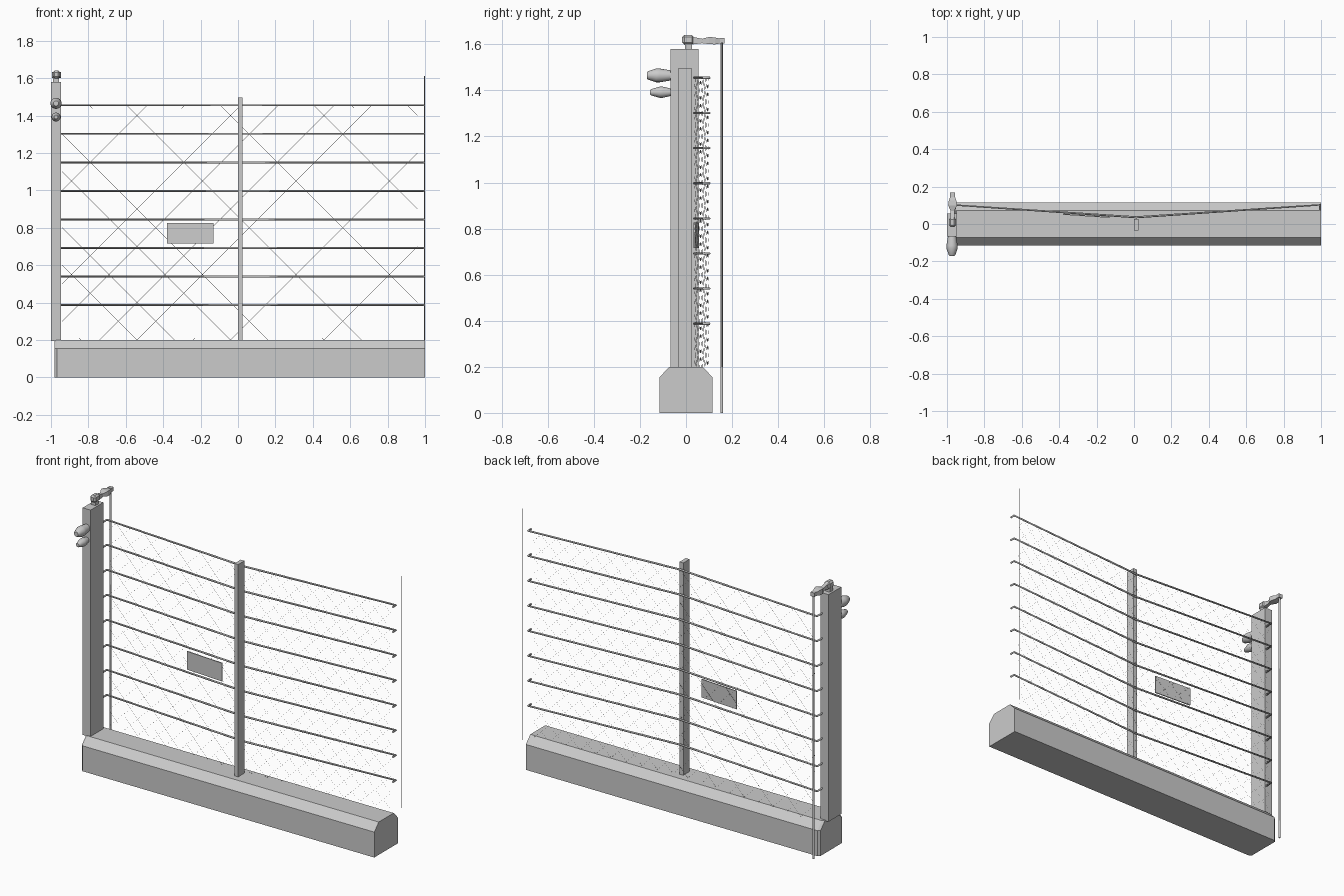
import bpy, bmesh, math
from mathutils import Matrix, Vector

if "Cube" in bpy.data.objects:
    bpy.data.objects.remove(bpy.data.objects["Cube"])


def finish(name, bm):
    bmesh.ops.recalc_face_normals(bm, faces=bm.faces)
    me = bpy.data.meshes.new(name)
    bm.to_mesh(me)
    bm.free()
    ob = bpy.data.objects.new(name, me)
    bpy.context.collection.objects.link(ob)
    return ob


def box(name, lo, hi, bevel=0.0):
    lo, hi = Vector(lo), Vector(hi)
    bm = bmesh.new()
    bmesh.ops.create_cube(bm, size=1)
    bmesh.ops.transform(bm, verts=bm.verts,
                        matrix=Matrix.Translation((lo + hi) / 2) @ Matrix.Diagonal((*(hi - lo), 1)))
    if bevel:
        bmesh.ops.bevel(bm, geom=bm.edges[:], offset=bevel, segments=1, affect='EDGES')
    return finish(name, bm)


def loft(name, rings):
    """Skin a list of equal-length point rings, closing both ends."""
    bm = bmesh.new()
    vs = [[bm.verts.new(p) for p in r] for r in rings]
    n = len(vs[0])
    for a, b in zip(vs, vs[1:]):
        for i in range(n):
            j = (i + 1) % n
            bm.faces.new((a[i], a[j], b[j], b[i]))
    bm.faces.new(vs[0])
    bm.faces.new(vs[-1])
    return finish(name, bm)


def turned_y(name, x, z, profile, sides=16):
    """Round part along y from (y, radius) pairs."""
    ob = loft(name, [[(x + r * math.cos(2 * math.pi * i / sides), y,
                       z + r * math.sin(2 * math.pi * i / sides)) for i in range(sides)]
                     for y, r in profile])
    bpy.context.view_layer.objects.active = ob
    ob.select_set(True)
    bpy.ops.object.shade_smooth_by_angle(angle=math.radians(35))
    ob.select_set(False)
    return ob


def wires(name, paths, radius, res=1):
    cu = bpy.data.curves.new(name, 'CURVE')
    cu.dimensions = '3D'
    cu.bevel_depth = radius
    cu.bevel_resolution = res
    cu.use_fill_caps = True
    for pts in paths:
        sp = cu.splines.new('POLY')
        sp.points.add(len(pts) - 1)
        for p, co in zip(sp.points, pts):
            p.co = (*co, 1)
    ob = bpy.data.objects.new(name, cu)
    bpy.context.collection.objects.link(ob)
    return ob


def fence_y(x):
    """Shallow V of the fence in plan, meeting at the middle post."""
    return 0.036 + 0.066 * abs(x - 0.012) / 0.98


# concrete base with sloped shoulders and a slightly inset end
def section(x, d):
    half = [(0.115 - d, 0), (0.115 - d, 0.155), (0.072 - d, 0.2)]
    return [(x, y, z) for y, z in half] + [(x, -y, z) for y, z in reversed(half)]

loft("concrete_base", [section(-0.98, 0.012), section(-0.967, 0), section(1.0, 0)])

# posts
box("end_pillar", (-1.0, -0.068, 0.195), (-0.947, 0.055, 1.58))
box("middle_post", (0, -0.034, 0.195), (0.025, 0.026, 1.495))

# horizontal rails with short hooked ends
rails = []
for i in range(8):
    z = 0.387 + i * 0.1525
    rails.append([(-0.955, 0.05, z), (-0.955, fence_y(-0.955), z), (0.012, fence_y(0.012), z),
                  (0.994, fence_y(0.994), z), (0.994, fence_y(0.994) - 0.03, z)])
wires("fence_rails", rails, 0.0055)

# hair-thin diamond netting between the rails
strands = []
step, z0, rows = 0.05, 0.2, 25
for k in range(38):
    x = -0.94 + k * step
    strands.append([(x + (step if (r + k) % 2 else 0), fence_y(x + (step if (r + k) % 2 else 0)),
                     z0 + r * 0.05) for r in range(rows + 1)])
wires("wire_netting", strands, 0.0003, 0)

# notice plate, parallel to the left half of the fence
def plate(x):
    y = fence_y(x)
    return [(x, y - 0.013, 0.715), (x, y - 0.007, 0.715), (x, y - 0.007, 0.826), (x, y - 0.013, 0.826)]

loft("blank_plate", [plate(-0.38), plate(-0.13)])

# two bullet lamps on the pillar front
turned_y("upper_lamp", -0.973, 1.465,
         [(-0.17, 0.014), (-0.165, 0.018), (-0.13, 0.03), (-0.115, 0.03), (-0.066, 0.022)])
turned_y("lower_lamp", -0.973, 1.392,
         [(-0.156, 0.01), (-0.15, 0.014), (-0.115, 0.024), (-0.1, 0.024), (-0.066, 0.016)])

# jointed arm on top of the pillar
box("arm_stem", (-0.988, -0.005, 1.575), (-0.958, 0.025, 1.61))
box("arm_head", (-0.99, -0.017, 1.598), (-0.952, 0.035, 1.641), 0.01)
arm = [(0.03, 0.012, 1.6, 1.632), (0.07, 0.01, 1.605, 1.624), (0.1, 0.024, 1.601, 1.632),
       (0.125, 0.02, 1.6, 1.63), (0.15, 0.012, 1.604, 1.624)]
loft("arm", [[(-0.97 - w, y, a), (-0.97 + w, y, a), (-0.97 + w, y, b), (-0.97 - w, y, b)]
             for y, w, a, b in arm])
box("arm_tip", (-0.983, 0.145, 1.604), (-0.957, 0.168, 1.628))

# hanging rod below the arm and the thin one at the far end
wires("hanging_rod", [[(-0.97, 0.156, 0), (-0.97, 0.156, 1.61)]], 0.006)
wires("far_thin_rod", [[(0.996, 0.156, 0.2), (0.996, 0.156, 1.61)]], 0.0025)
